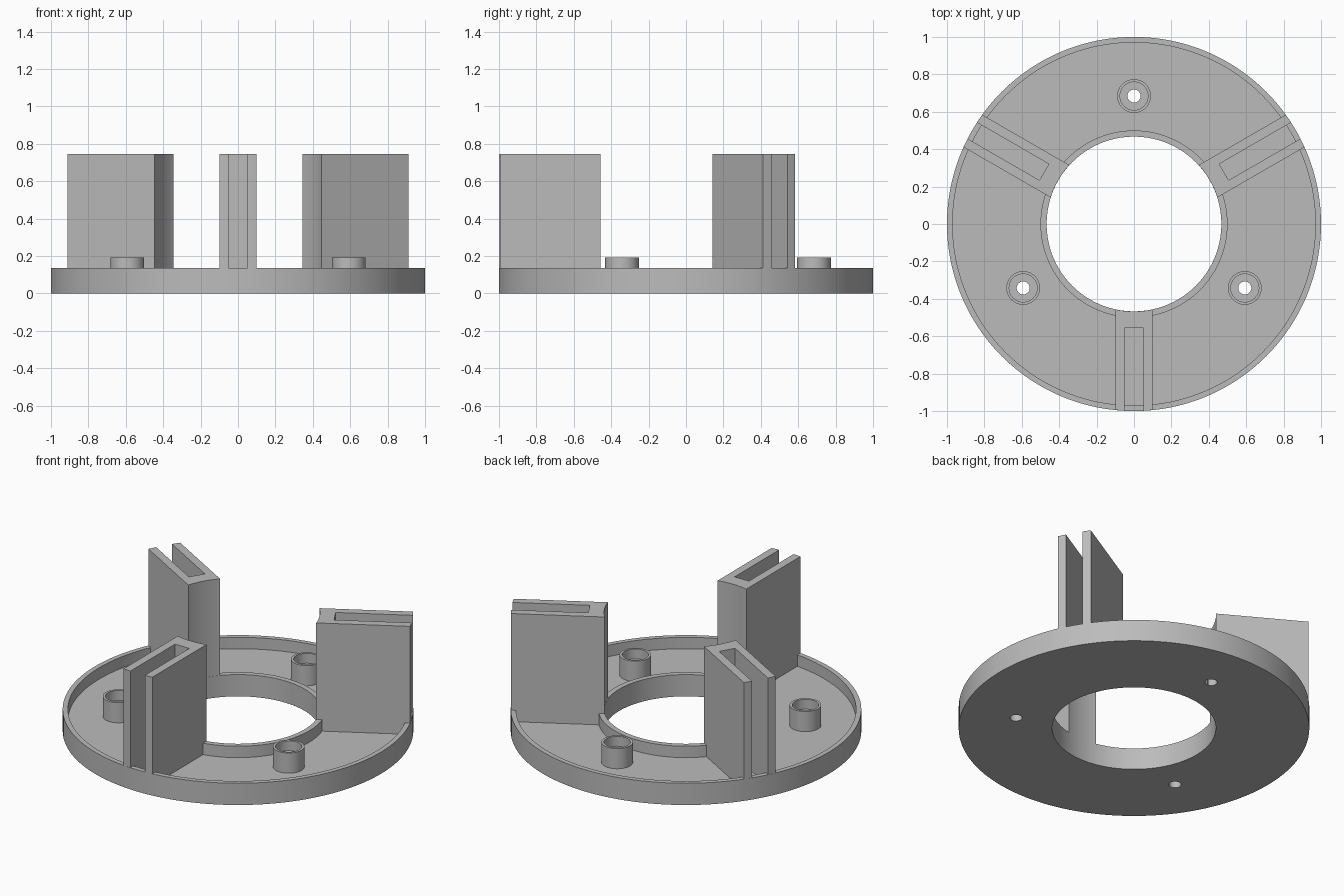
import bpy, bmesh
from math import sin, cos, pi, radians, asin, sqrt
from mathutils import Matrix

cube = bpy.data.objects.get("Cube")
if cube:
    bpy.data.objects.remove(cube)

grey = bpy.data.materials.new("plain_grey")
grey.use_nodes = True
COLOR = (0.5, 0.5, 0.5, 1)
grey.diffuse_color = COLOR
grey.node_tree.nodes["Principled BSDF"].inputs["Base Color"].default_value = COLOR

FLOOR, RIM, TOP = 0.065, 0.137, 0.745
OUTER, HOLE = 1.0, 0.467


def make_object(name, bm):
    bmesh.ops.recalc_face_normals(bm, faces=bm.faces)
    mesh = bpy.data.meshes.new(name)
    bm.to_mesh(mesh)
    bm.free()
    obj = bpy.data.objects.new(name, mesh)
    bpy.context.collection.objects.link(obj)
    mesh.materials.append(grey)
    return obj


def smooth(obj):
    bpy.ops.object.select_all(action='DESELECT')
    obj.select_set(True)
    bpy.context.view_layer.objects.active = obj
    bpy.ops.object.shade_smooth_by_angle(angle=radians(30))


def lathe(name, profile, steps):
    """Revolve a closed (radius, z) profile around z."""
    bm = bmesh.new()
    rings = [[bm.verts.new((r * cos(2 * pi * i / steps), r * sin(2 * pi * i / steps), z))
              for r, z in profile] for i in range(steps)]
    n = len(profile)
    for i in range(steps):
        a, b = rings[i], rings[(i + 1) % steps]
        for j in range(n):
            k = (j + 1) % n
            bm.faces.new((a[j], b[j], b[k], a[k]))
    return make_object(name, bm)


def arc(radius, x0, x1, steps=8):
    """Points along the front arc of a circle between two x positions."""
    xs = [x0 + (x1 - x0) * i / steps for i in range(steps + 1)]
    return [(x, -sqrt(radius ** 2 - x ** 2)) for x in xs]


# Ring-shaped tray with raised inner and outer rims
tray = lathe("tray", [(HOLE, 0), (OUTER, 0), (OUTER, RIM), (0.97, RIM), (0.97, FLOOR),
                      (0.5, FLOOR), (0.5, RIM), (HOLE, RIM)], 192)

# Screw posts, with a hole drilled through the tray under each
for i, side in enumerate(("back", "left", "right")):
    a = radians((90, -30, 210)[i])
    spot = (0.684 * cos(a), 0.684 * sin(a), 0)
    post = lathe("screw_post_" + side, [(0.035, FLOOR), (0.09, FLOOR), (0.09, 0.192),
                                        (0.075, 0.192), (0.075, 0.13), (0.035, 0.13)], 48)
    post.data.transform(Matrix.Translation(spot))
    smooth(post)

    bm = bmesh.new()
    bmesh.ops.create_cone(bm, cap_ends=True, segments=48, radius1=0.035, radius2=0.035,
                          depth=0.4, matrix=Matrix.Translation(spot))
    drill = make_object("drill_" + side, bm)
    drill.hide_render = True
    drill.hide_set(True)
    cut = tray.modifiers.new("screw_hole", 'BOOLEAN')
    cut.operation = 'DIFFERENCE'
    cut.solver = 'EXACT'
    cut.object = drill
    bpy.context.view_layer.objects.active = tray
    bpy.ops.object.modifier_apply(modifier=cut.name)
    bpy.data.objects.remove(drill)
smooth(tray)

# Upright slotted holders: U-shaped outline following both rims
WIDE, SLOT, SLOT_END = 0.1, 0.05, -0.555
R_OUT, R_IN = OUTER - 0.0005, HOLE + 0.0005
outline = (arc(R_OUT, -WIDE, -SLOT) + [(-SLOT, SLOT_END), (SLOT, SLOT_END)]
           + arc(R_OUT, SLOT, WIDE) + arc(R_IN, WIDE, -WIDE, 16))
for side, turn in (("front", 0), ("left", 120), ("right", 240)):
    bm = bmesh.new()
    base = bm.faces.new([bm.verts.new((x, y, FLOOR)) for x, y in outline])
    up = bmesh.ops.extrude_face_region(bm, geom=[base], use_keep_orig=True)
    bmesh.ops.translate(bm, vec=(0, 0, TOP - FLOOR),
                        verts=[v for v in up["geom"] if isinstance(v, bmesh.types.BMVert)])
    holder = make_object("slotted_holder_" + side, bm)
    holder.data.transform(Matrix.Rotation(radians(turn), 4, 'Z'))
    smooth(holder)
